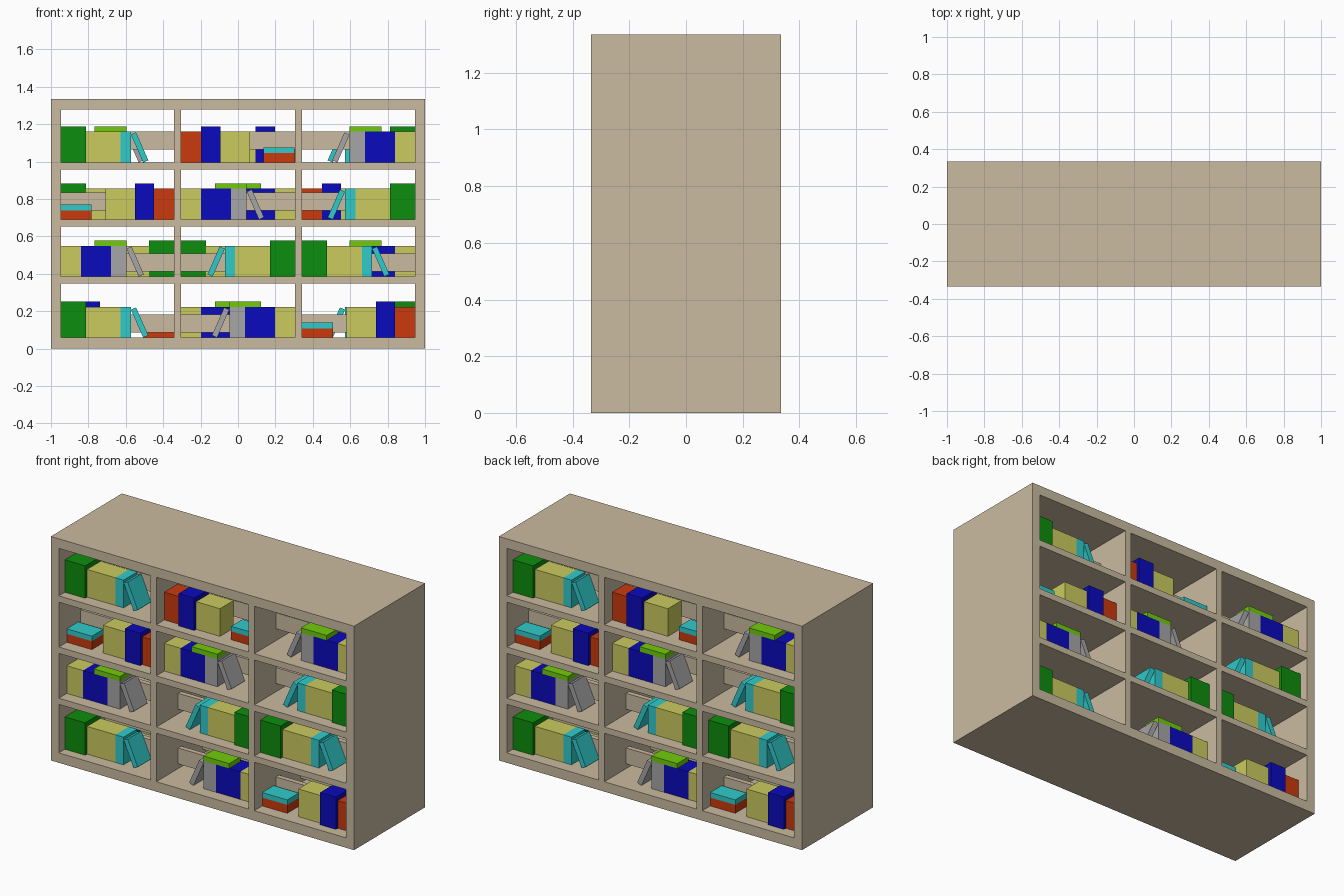
import bpy, bmesh, math

if "Cube" in bpy.data.objects:
    bpy.data.objects.remove(bpy.data.objects["Cube"])

def material(name, rgb):
    m = bpy.data.materials.new(name)
    m.diffuse_color = (*rgb, 1)
    m.use_nodes = True
    m.node_tree.nodes["Principled BSDF"].inputs["Base Color"].default_value = m.diffuse_color
    return m

MATS = {n: material(n, c) for n, c in {
    "tan": (0.59, 0.497, 0.352),
    "green": (0.004, 0.27, 0.004),
    "yellow": (0.6, 0.6, 0.115),
    "cyan": (0.03, 0.6, 0.6),
    "blue": (0.003, 0.003, 0.51),
    "red": (0.6, 0.042, 0.004),
    "grey": (0.38, 0.38, 0.38),
    "lime": (0.16, 0.6, 0.003),
}.items()}

def prism(name, profile, y0, y1, colour):
    """Extrude an (x, z) profile from y0 to y1."""
    bm = bmesh.new()
    face = bm.faces.new([bm.verts.new((x, y0, z)) for x, z in profile])
    new = bmesh.ops.extrude_face_region(bm, geom=[face])["geom"]
    for v in new:
        if isinstance(v, bmesh.types.BMVert):
            v.co.y = y1
    bmesh.ops.recalc_face_normals(bm, faces=bm.faces)
    me = bpy.data.meshes.new(name)
    bm.to_mesh(me)
    bm.free()
    me.materials.append(MATS[colour])
    ob = bpy.data.objects.new(name, me)
    bpy.context.collection.objects.link(ob)
    return ob

def rect(x0, x1, z0, z1):
    return [(x0, z0), (x1, z0), (x1, z1), (x0, z1)]

# Overall layout
D = 0.335
H = 1.335
CELLS_X = [(-0.947, -0.342), (-0.304, 0.304), (0.342, 0.947)]
ROWS = [(0.995, 1.278), (0.69, 0.957), (0.385, 0.652), (0.059, 0.348)]
RAIL_TOP = [1.16, 0.834, 0.508, 0.182]

# Outer frame
prism("top_board", rect(-1, 1, ROWS[0][1], H), -D, D, "tan")
prism("bottom_board", rect(-1, 1, 0, ROWS[3][0]), -D, D, "tan")
for side, x0, x1 in (("left", -1, -0.947), ("right", 0.947, 1)):
    prism(side + "_side", rect(x0, x1, ROWS[3][0], ROWS[0][1]), -D, D, "tan")

# Dividers, shelves and the two rails the books rest against
for i in range(2):
    prism("divider", rect(CELLS_X[i][1], CELLS_X[i + 1][0], ROWS[3][0], ROWS[0][1]), -D, D, "tan")
for x0, x1 in CELLS_X:
    for r in range(3):
        prism("shelf", rect(x0, x1, ROWS[r + 1][1], ROWS[r][0]), -D, D, "tan")
    for z in RAIL_TOP:
        for y in (-0.13, 0.10):
            prism("back_rail", rect(x0, x1, z - 0.095, z), y, y + 0.03, "tan")

# Book groups: (kind, colour, x0, x1, z0, z1); leaning books give the foot x
SMALL, TALL = 0.165, 0.193
GROUPS = {
    "A": [("tall_book", "green", 0, 0.134, 0, TALL),
          ("book", "yellow", 0.134, 0.32, 0, SMALL),
          ("book", "cyan", 0.32, 0.374, 0, SMALL),
          ("leaning_book", "cyan", 0.44)],
    "B": [("book", "yellow", 0, 0.107, 0, SMALL),
          ("book", "blue", 0.107, 0.267, 0, SMALL),
          ("book", "grey", 0.267, 0.35, 0, SMALL),
          ("leaning_book", "grey", 0.416),
          ("lying_book", "lime", 0.18, 0.35, SMALL, 0.194)],
    "C": [("book", "red", 0, 0.107, 0, SMALL),
          ("tall_book", "blue", 0.107, 0.21, 0, TALL),
          ("book", "yellow", 0.21, 0.367, 0, SMALL),
          ("lying_book", "red", 0.44, 0.605, 0, 0.05),
          ("lying_book", "cyan", 0.44, 0.605, 0.05, 0.08)],
}
# Front and back y of each kind of book
DEPTH = {"book": (-0.26, -0.133), "leaning_book": (-0.26, -0.133),
         "tall_book": (-0.278, -0.133), "lying_book": (-0.26, -0.152)}

def leaning(foot):
    a, length, thick = math.radians(23.7), 0.163, 0.03
    s, c = math.sin(a), math.cos(a)
    return [(foot + u * c - v * s, u * s + v * c)
            for u, v in ((0, 0), (thick, 0), (thick, length), (0, length))]

# Rows from the top; -1 mirrors a group inside its cell
LAYOUT = [[("A", 1), ("C", 1), ("B", -1)],
          [("C", -1), ("B", 1), ("A", -1)],
          [("B", 1), ("A", -1), ("A", 1)],
          [("A", 1), ("B", -1), ("C", -1)]]

for (floor, _), row in zip(ROWS, LAYOUT):
    for (x0, x1), (group, way) in zip(CELLS_X, row):
        start = x0 if way > 0 else x1
        for kind, colour, *dims in GROUPS[group]:
            shape = leaning(*dims) if kind == "leaning_book" else rect(*dims)
            shape = [(start + way * x, floor + z) for x, z in shape]
            y0, y1 = DEPTH[kind]
            prism(colour + "_" + kind, shape, y0, y1, colour)
            # Same book on the back, turned half a circle
            turned = [(-x, z) for x, z in shape]
            prism("rear_" + colour + "_" + kind, turned, -y1, -y0, colour)
